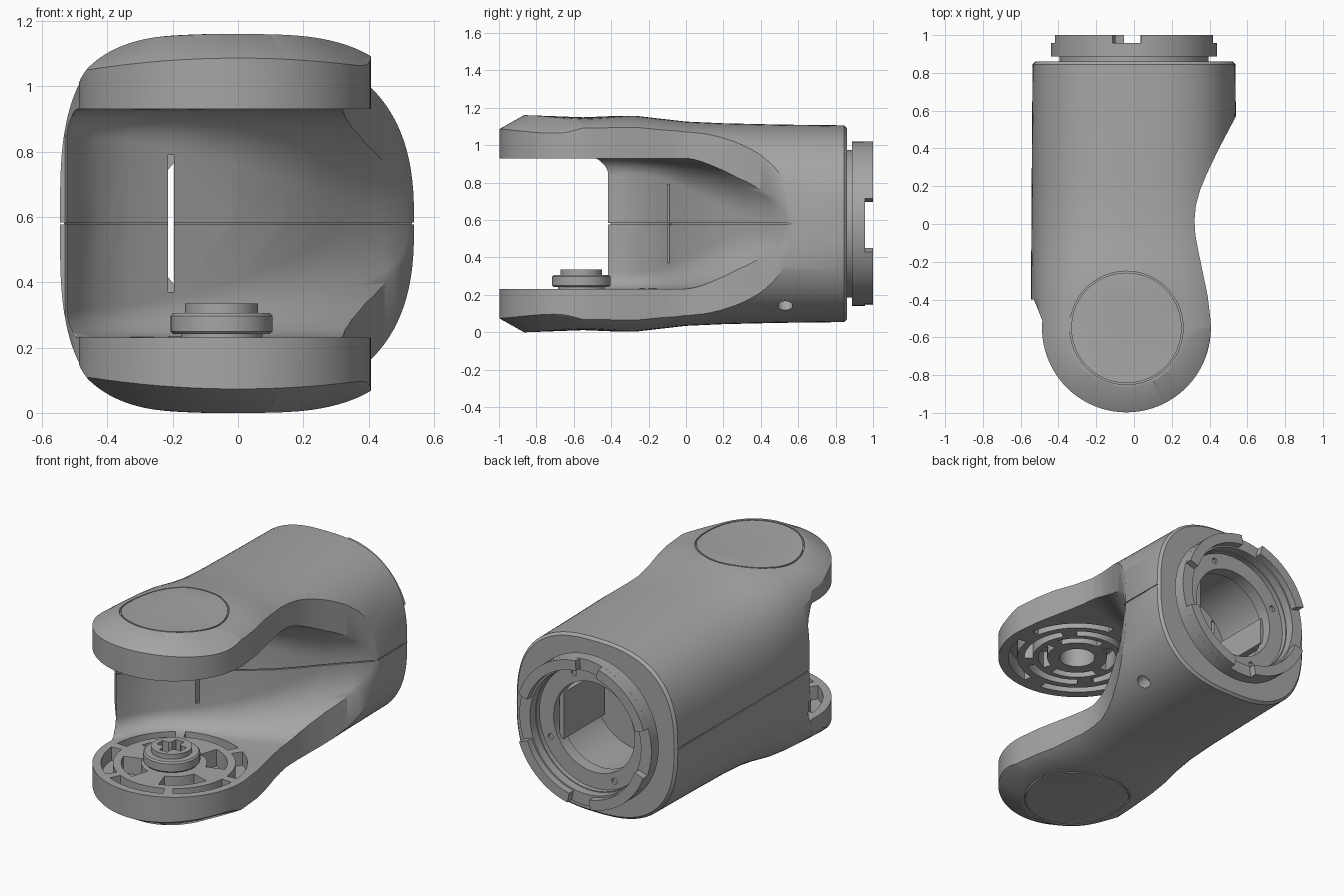
import bpy, bmesh, math
from mathutils import Matrix, Vector

if "Cube" in bpy.data.objects:
    bpy.data.objects.remove(bpy.data.objects["Cube"], do_unlink=True)

MID = 0.58                      # height of the symmetry plane
PX, PY = -0.04, -0.55           # hinge axis
HINGE = Matrix.Translation((PX, PY, 0))
BARREL = Matrix.Translation((0, 0, MID)) @ Matrix.Rotation(-math.pi / 2, 4, 'X')

grey = bpy.data.materials.new("satin_grey")
grey.use_nodes = True
grey.diffuse_color = (0.38, 0.38, 0.38, 1)
grey.node_tree.nodes["Principled BSDF"].inputs["Base Color"].default_value = (0.38, 0.38, 0.38, 1)


def make(name, bm, matrix=None):
    if matrix:
        bm.transform(matrix)
    bmesh.ops.recalc_face_normals(bm, faces=bm.faces[:])
    me = bpy.data.meshes.new(name)
    bm.to_mesh(me)
    bm.free()
    ob = bpy.data.objects.new(name, me)
    bpy.context.collection.objects.link(ob)
    return ob


def boolean(ob, cutter, op='DIFFERENCE'):
    cutter.hide_render = True
    m = ob.modifiers.new("cut", 'BOOLEAN')
    m.operation, m.object, m.solver = op, cutter, 'EXACT'
    dg = bpy.context.evaluated_depsgraph_get()
    me = bpy.data.meshes.new_from_object(ob.evaluated_get(dg))
    ob.modifiers.clear()
    ob.data = me
    bpy.data.objects.remove(cutter, do_unlink=True)


def finish(ob, angle=32):
    ob.data.materials.clear()
    ob.data.materials.append(grey)
    bpy.ops.object.select_all(action='DESELECT')
    ob.select_set(True)
    bpy.context.view_layer.objects.active = ob
    bpy.ops.object.shade_smooth_by_angle(angle=math.radians(angle))


def loft(bm, rings):
    """Skin a stack of equal point rings and close both ends."""
    vs = [[bm.verts.new(p) for p in r] for r in rings]
    n = len(vs[0])
    for a, b in zip(vs, vs[1:]):
        for i in range(n):
            bm.faces.new((a[i], a[(i + 1) % n], b[(i + 1) % n], b[i]))
    caps = [bm.faces.new(vs[0][::-1]), bm.faces.new(vs[-1])]
    bmesh.ops.triangulate(bm, faces=caps)
    return bm


def prism(bm, pts, z0, z1):
    return loft(bm, [[(x, y, z) for x, y in pts] for z in (z0, z1)])


def arc(r, a0, a1, n):
    angles = [math.radians(a0 + (a1 - a0) * i / n) for i in range(n + 1)]
    return [(r * math.cos(a), r * math.sin(a)) for a in angles]


def sector(bm, r0, r1, a0, a1, z0, z1):
    n = max(4, int(abs(a1 - a0) / 5))
    prism(bm, arc(r1, a0, a1, n) + arc(r0, a1, a0, n), z0, z1)


def disc(bm, r, z0, z1, x=0, y=0):
    prism(bm, [(x + u, y + v) for u, v in arc(r, 0, 360, 64)[:-1]], z0, z1)


def lathe(profile, n=96):
    """Turn a closed (radius, height) loop around z."""
    bm = bmesh.new()
    rows = [[bm.verts.new((r * math.cos(math.tau * i / n), r * math.sin(math.tau * i / n), z))
             for r, z in profile] for i in range(n)]
    m = len(profile)
    for i in range(n):
        a, b = rows[i], rows[(i + 1) % n]
        for j in range(m):
            bm.faces.new((a[j], a[(j + 1) % m], b[(j + 1) % m], b[j]))
    return bm


def tube(r0, r1, z0, z1):
    return lathe([(r0, z0), (r1, z0), (r1, z1), (r0, z1)])


def box(bm, lo, hi):
    prism(bm, [(lo[0], lo[1]), (hi[0], lo[1]), (hi[0], hi[1]), (lo[0], hi[1])], lo[2], hi[2])
    return bm


# Body: rounded sections along the barrel, squarer toward the fork
def section(y, a, b, n, count=112):
    pts = []
    for i in range(count):
        t = math.tau * i / count
        c, s = math.cos(t), math.sin(t)
        pts.append((a * math.copysign(abs(c) ** (2 / n), c), y,
                    MID + b * math.copysign(abs(s) ** (2 / n), s)))
    return pts


keys = [(-1.05, .545, .6, 4), (-.87, .545, .581, 4), (-.55, .545, .569, 3.8), (-.38, .545, .576, 3.4),
        (-.27, .545, .577, 3.1), (-.14, .544, .562, 2.8), (0, .543, .546, 2.65), (.2, .542, .537, 2.6),
        (.5, .54, .53, 2.6), (.845, .537, .526, 2.6), (.86, .523, .512, 2.6)]
body = make("fork_body", loft(bmesh.new(), [section(*k) for k in keys]))

# Plan outline: round fork tips, narrow neck, full-width barrel
tip = [(PX + x, PY + y) for x, y in arc(.447, 175, 365, 64)]
neck = [(.39, -.38), (.365, -.26), (.342, -.15), (.325, -.06), (.32, .02), (.328, .1), (.35, .18),
        (.385, .265), (.45, .4), (.545, .58), (.7, .66)]
outline = [(.7, 1), (-.7, 1), (-.7, -.4), (-.53, -.4), (-.51, -.45)] + tip + neck
boolean(body, make("outline_cutter", prism(bmesh.new(), outline, -.3, 1.5)), 'INTERSECT')

# Chamfer around the crowned fork tips
bm = bmesh.new()
for s in (-1, 1):
    for r, h in ((.45, .505), (.315, .581)):
        for x, y in arc(r, 0, 360, 96)[:-1]:
            bm.verts.new((PX + x, PY + y, MID + s * (h - .17 * (PX + x) ** 2)))
    bm.verts.new((-.57, -.41, MID + s * .36))
    for x in (-.62, .62):
        for y in (.3, 1.2):
            bm.verts.new((x, y, MID + s * .62))
bmesh.ops.convex_hull(bm, input=bm.verts[:])
bmesh.ops.delete(bm, geom=[v for v in bm.verts if not v.link_faces], context='VERTS')
boolean(body, make("chamfer_cutter", bm), 'INTERSECT')

# Fork pocket: wall points with a fillet radius that widens toward the barrel
wall = [(-.8, -.43, .09), (-.53, -.43, .09), (-.49, -.34, .09), (-.43, -.25, .09), (-.33, -.165, .1),
        (-.2, -.09, .12), (-.02, .01, .17), (.14, .135, .23), (.24, .235, .28), (.33, .335, .32),
        (.44, .45, .33), (.7, .72, .33), (1.2, .72, .33), (1.2, -1.4, .09), (-.8, -1.4, .09)]
Z0, Z1 = .231, .93


def pocket_ring(t, top):
    c, s = 1 - math.cos(t), .707 * (1 - math.sin(t))
    return [(x + r * s, y - r * s, Z1 - r * c if top else Z0 + r * c) for x, y, r in wall]


steps = [math.radians(90 * i / 12) for i in range(13)]
rings = [pocket_ring(t, False) for t in steps] + [pocket_ring(t, True) for t in reversed(steps)]
boolean(body, make("pocket_cutter", loft(bmesh.new(), rings)))

# Barrel bore, cable slit and side hole
bm = bmesh.new()
disc(bm, .3, .45, 1)
boolean(body, make("bore_cutter", bm, BARREL))
boolean(body, make("slit_cutter", box(bmesh.new(), (-.214, -.3, .37), (-.196, .55, .79))))
bm = bmesh.new()
disc(bm, .04, -.08, .1)
aim = Vector((.65, 0, -.75)).to_track_quat('Z', 'Y').to_matrix().to_4x4()
boolean(body, make("hole_cutter", bm, Matrix.Translation((.374, .53, .14)) @ aim))

# Seam between the two shell halves
seam = prism(bmesh.new(), [(x - .007, y + .007) for x, y, r in wall], MID - .003, MID + .003)
boolean(body, make("pocket_seam", seam))
bm = bmesh.new()
for s in (-1, 1):
    xs = sorted((s * .533, s * .7))
    box(bm, (xs[0], -.6, MID - .003), (xs[1], .9, MID + .003))
boolean(body, make("side_seams", bm))

# Round cover lines on the outer faces
for z0, z1 in ((-.1, .045), (1.115, 1.3)):
    boolean(body, make("cover_groove", tube(.292, .3, z0, z1), HINGE))

# Ribbed recesses in the lower fork
bm = bmesh.new()
for i in range(6):
    sector(bm, .335, .4, i * 60 + 4, i * 60 + 56, .15, .3)
for i in range(4):
    sector(bm, .18, .29, i * 90 + 18, i * 90 + 72, .13, .3)
boolean(body, make("lower_recess", bm, HINGE))

# Arc slots and centre hole in the upper fork
bm = bmesh.new()
for r, a in ((.17, 20), (.25, 50), (.34, 10)):
    for i in range(4):
        sector(bm, r, r + .05, a + i * 90, a + i * 90 + 72, .85, 1.03)
disc(bm, .1, .85, 1.05)
boolean(body, make("upper_recess", bm, HINGE))
finish(body)

# Hinge hub with a cross socket
bm = lathe([(.05, .2), (.125, .2), (.125, .242), (.148, .242), (.156, .25), (.156, .297), (.148, .306),
            (.112, .306), (.112, .335), (.05, .335)])
hub = make("hinge_hub", bm, Matrix.Translation((-.05, -.56, 0)))
for hx, hy in ((.08, .028), (.028, .08)):
    boolean(hub, make("socket_cutter", box(bmesh.new(), (-hx, -hy, .27), (hx, hy, .4)),
                      Matrix.Translation((-.05, -.56, 0))))
finish(hub)

# Coupling at the barrel end
neck_ring = make("coupling_neck", lathe([(.27, .8), (.395, .8), (.395, .905), (.365, .905),
                                         (.365, .875), (.27, .875)]), BARREL)
bm = bmesh.new()
for a in (25, 115, 205, 295):
    x, y = arc(.32, a, a, 1)[0]
    disc(bm, .018, .85, 1, x, y)
boolean(neck_ring, make("screw_holes", bm, BARREL))
finish(neck_ring)
finish(make("coupling_flange", tube(.37, .44, .888, .958), BARREL))
bm = bmesh.new()
for a0, a1 in ((20, 78), (98, 160), (198, 255), (275, 342)):
    sector(bm, .38, .44, a0, a1, .95, 1)
finish(make("coupling_lugs", bm, BARREL))

# Bracket plates inside the bore
bm = bmesh.new()
box(bm, (-.29, .46, .5), (-.25, .82, .66))
box(bm, (.22, .46, .44), (.25, .85, .72))
finish(make("bore_brackets", bm))
